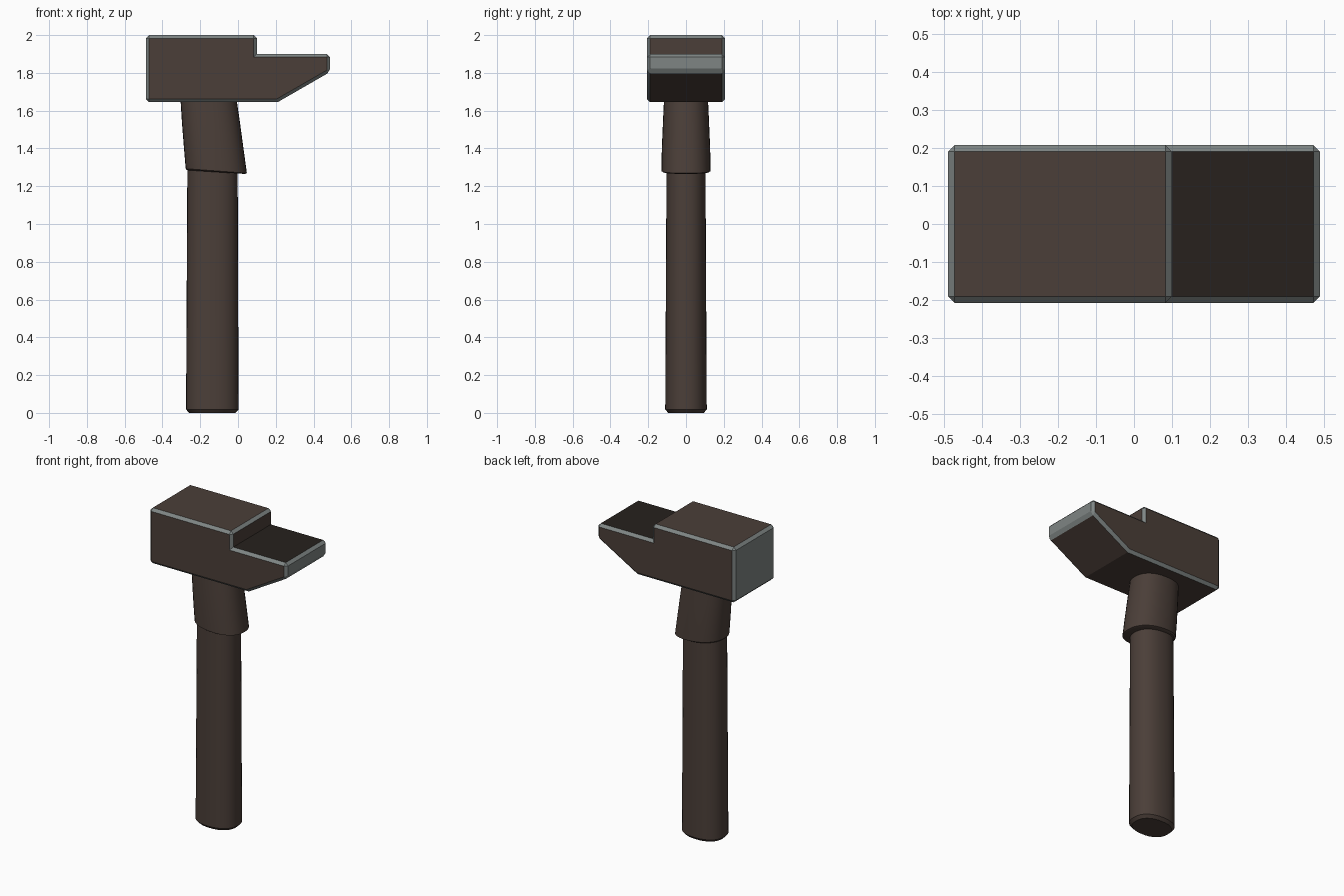
import bpy, bmesh, math

if "Cube" in bpy.data.objects:
    bpy.data.objects.remove(bpy.data.objects["Cube"])


def material(name, rgb):
    m = bpy.data.materials.new(name)
    m.diffuse_color = (*rgb, 1)
    m.use_nodes = True
    m.node_tree.nodes["Principled BSDF"].inputs["Base Color"].default_value = m.diffuse_color
    return m


brown = material("dark_brown", (0.070, 0.049, 0.040))
steel = material("worn_steel_grey", (0.21, 0.235, 0.23))
shadow = material("blackish_brown", (0.020, 0.0155, 0.0125))


def finish(name, bm, mats, angle):
    bmesh.ops.recalc_face_normals(bm, faces=bm.faces)
    me = bpy.data.meshes.new(name)
    bm.to_mesh(me)
    bm.free()
    ob = bpy.data.objects.new(name, me)
    bpy.context.collection.objects.link(ob)
    for m in mats:
        me.materials.append(m)
    bpy.ops.object.select_all(action='DESELECT')
    ob.select_set(True)
    bpy.context.view_layer.objects.active = ob
    bpy.ops.object.shade_smooth_by_angle(angle=math.radians(angle))
    return ob


def loft(name, rings, n=32, power=2.3):
    """Rings are (left x, left z, right x, right z, half depth)."""
    bm = bmesh.new()
    rows = []
    for xl, zl, xr, zr, ry in rings:
        row = []
        for i in range(n):
            a = 2 * math.pi * i / n
            c, s = math.cos(a), math.sin(a)
            u = math.copysign(abs(c) ** (2 / power), c)
            v = math.copysign(abs(s) ** (2 / power), s)
            t = (u + 1) / 2
            row.append(bm.verts.new((xl + (xr - xl) * t, ry * v, zl + (zr - zl) * t)))
        rows.append(row)
    for a, b in zip(rows, rows[1:]):
        for i in range(n):
            j = (i + 1) % n
            bm.faces.new((a[i], a[j], b[j], b[i]))
    bm.faces.new(rows[0][::-1])
    bm.faces.new(rows[-1])
    return finish(name, bm, [brown], 35)


# Handle with rounded butt
loft("handle", [(-0.258, 0, -0.014, 0, 0.094),
                (-0.275, 0.018, 0.003, 0.018, 0.110),
                (-0.268, 1.32, -0.002, 1.32, 0.103)])

# Slanted collar under the head
loft("collar", [(-0.270, 1.285, 0.036, 1.265, 0.121),
                (-0.277, 1.293, 0.047, 1.269, 0.130),
                (-0.286, 1.40, 0.029, 1.40, 0.128),
                (-0.297, 1.54, 0.010, 1.54, 0.122),
                (-0.305, 1.67, -0.009, 1.67, 0.116)])

# Hammer head: stepped profile with a wedge-shaped peen
profile = [(-0.488, 1.645), (0.21, 1.645), (0.488, 1.805), (0.488, 1.90),
           (0.10, 1.90), (0.10, 2.0), (-0.488, 2.0)]
bm = bmesh.new()
face = bm.faces.new([bm.verts.new((x, -0.207, z)) for x, z in profile])
ext = bmesh.ops.extrude_face_region(bm, geom=[face])
bmesh.ops.translate(bm, vec=(0, 0.414, 0),
                    verts=[v for v in ext["geom"] if isinstance(v, bmesh.types.BMVert)])
bmesh.ops.recalc_face_normals(bm, faces=bm.faces)
bm.normal_update()
for f in bm.faces:
    c = f.calc_center_median()
    if abs(c.x) > 0.48:
        f.material_index = 1          # striking ends
    elif f.normal.z > 0.9 and c.z < 1.95:
        f.material_index = 2          # peen top
# Worn steel edges on every sharp convex corner
edges = [e for e in bm.edges if e.calc_face_angle_signed() > math.radians(40)]
bmesh.ops.bevel(bm, geom=edges, offset=0.017, offset_type='OFFSET', segments=1,
                affect='EDGES', profile=0.5, material=1)
finish("hammer_head", bm, [brown, steel, shadow], 25)
